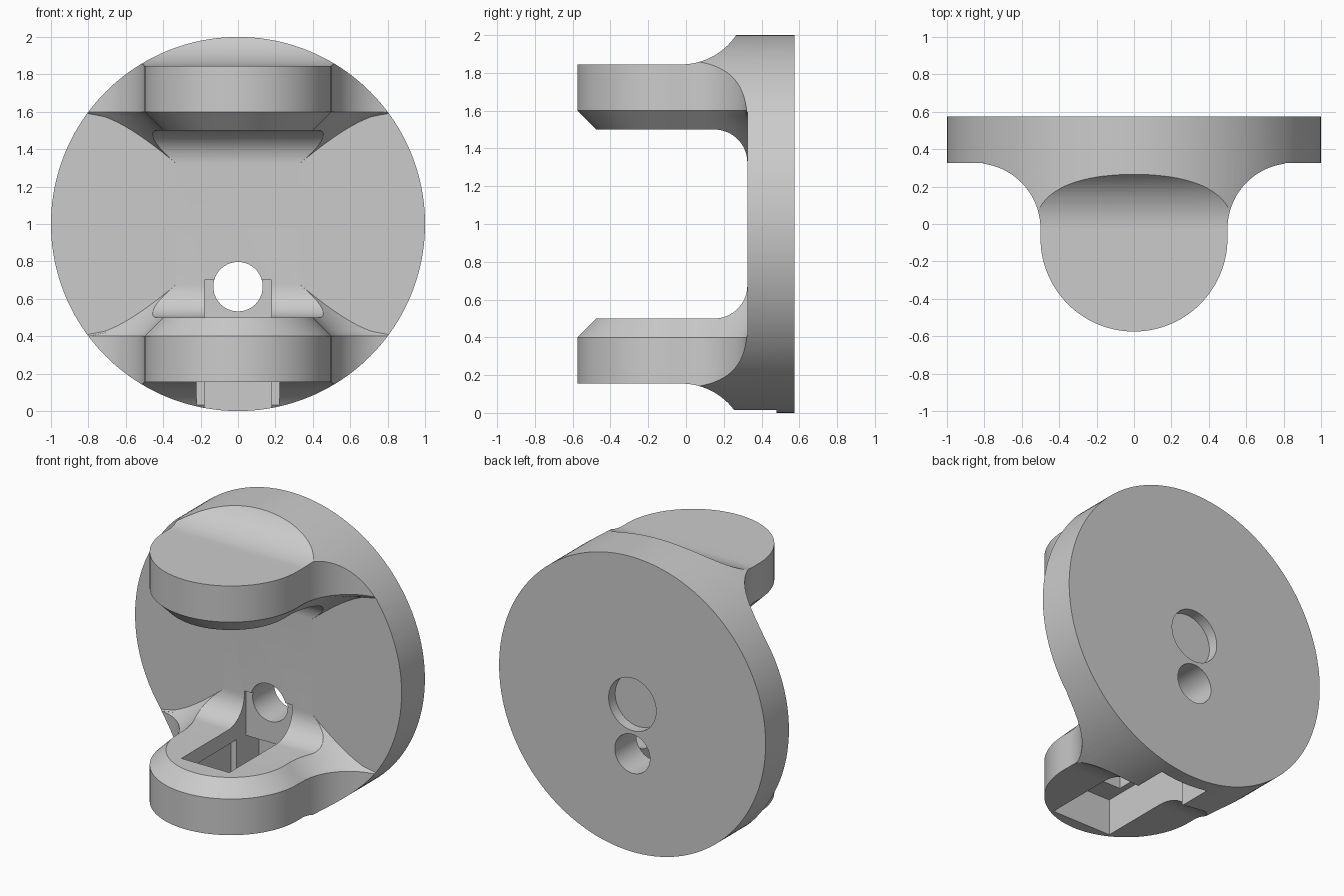
import bpy, bmesh
from math import sin, cos, pi, asin

if "Cube" in bpy.data.objects:
    bpy.data.objects.remove(bpy.data.objects["Cube"])

FACE = 0.325      # front plane of the round plate
BACK = 0.575      # back plane of the round plate


def loft(name, rings):
    """Closed solid through matching rings of points."""
    bm = bmesh.new()
    rows = [[bm.verts.new(p) for p in ring] for ring in rings]
    n = len(rows[0])
    for a, b in zip(rows, rows[1:]):
        for i in range(n):
            bm.faces.new((a[i], a[(i + 1) % n], b[(i + 1) % n], b[i]))
    bm.faces.new(rows[0])
    bm.faces.new(rows[-1][::-1])
    bmesh.ops.recalc_face_normals(bm, faces=bm.faces)
    mesh = bpy.data.meshes.new(name)
    bm.to_mesh(mesh)
    bm.free()
    ob = bpy.data.objects.new(name, mesh)
    bpy.context.collection.objects.link(ob)
    return ob


def arc(cx, cy, r, a0, a1, n):
    return [(cx + r * cos(a0 + (a1 - a0) * i / n),
             cy + r * sin(a0 + (a1 - a0) * i / n)) for i in range(n + 1)]


def cylinder_y(name, z, r, y0, y1, n):
    circle = arc(0, z, r, 0, 2 * pi, n)[:-1]
    return loft(name, [[(x, y, h) for x, h in circle] for y in (y0, y1)])


def extrude_x(name, profile, half):
    return loft(name, [[(x, y, z) for y, z in profile] for x in (-half, half)])


def combine(ob, tool, operation):
    """Apply a boolean and discard the helper."""
    tool.hide_render = True
    mod = ob.modifiers.new("cut", 'BOOLEAN')
    mod.operation, mod.object, mod.solver = operation, tool, 'EXACT'
    bpy.context.view_layer.objects.active = ob
    bpy.ops.object.modifier_apply(modifier=mod.name)
    bpy.data.objects.remove(tool, do_unlink=True)


def plan_outline(t):
    """Rounded tongue flaring into the plate, inset by t for the chamfer."""
    half = arc(0, -0.075, 0.5 - t, -pi / 2, 0, 28)
    end = pi - asin(min(1, 0.35 / (0.35 + t)))
    half += arc(0.85, -0.025, 0.35 + t, pi, end, 20)
    half += [(1.3, FACE), (1.3, 0.7)]
    return half + [(-x, y) for x, y in half[:0:-1]]


# Round blank
body = cylinder_y("clevis_body", 1, 1, -0.7, BACK, 160)

# Side profile: plate with two arms, filleted inside and out
upper = arc(0.15, 1.325, 0.175, 0, pi / 2, 14)
upper = [(y - 0.0004 if i == 0 else y, z) for i, (y, z) in enumerate(upper)]
upper += [(-0.7, 1.5), (-0.7, 1.845)]
upper += arc(-0.025, 2.195, 0.35, -pi / 2, 0, 24)
upper += [(0.33, 2.4), (0.7, 2.4)]
profile = upper + [(y, 2 - z) for y, z in reversed(upper)]
combine(body, extrude_x("side_profile", profile, 1.4), 'INTERSECT')

# Plan shape, tapered on the inner side of each arm to make the chamfers
steps = [0.275 * i / 10 for i in range(11)]
levels = [(-0.2, 0)] + [(0.4 + t, t) for t in steps]
levels += [(2 - z, t) for z, t in reversed(levels)]
plan = loft("plan_shape", [[(x, y, z) for x, y in plan_outline(t)] for z, t in levels])
combine(body, plan, 'INTERSECT')

# Stepped pocket in the lower arm
slot = [(-0.35, -0.2), (0.48, -0.2), (0.48, 0.39), (0.345, 0.39), (0.345, 0.7), (-0.35, 0.7)]
combine(body, extrude_x("narrow_slot", slot, 0.18), 'DIFFERENCE')
recess = [(-0.5, -0.2), (0.24, -0.2), (0.24, 0.4), (-0.5, 0.4)]
combine(body, extrude_x("wide_recess", recess, 0.222), 'DIFFERENCE')

# Through hole and shallow round recess in the back
combine(body, cylinder_y("through_hole", 0.665, 0.132, 0.1, 0.8, 64), 'DIFFERENCE')
combine(body, cylinder_y("back_recess", 1.0, 0.178, BACK - 0.07, 0.8, 64), 'DIFFERENCE')

# Smooth shading with crisp edges
bpy.ops.object.select_all(action='DESELECT')
body.select_set(True)
bpy.context.view_layer.objects.active = body
bpy.ops.object.shade_smooth_by_angle(angle=0.44)
